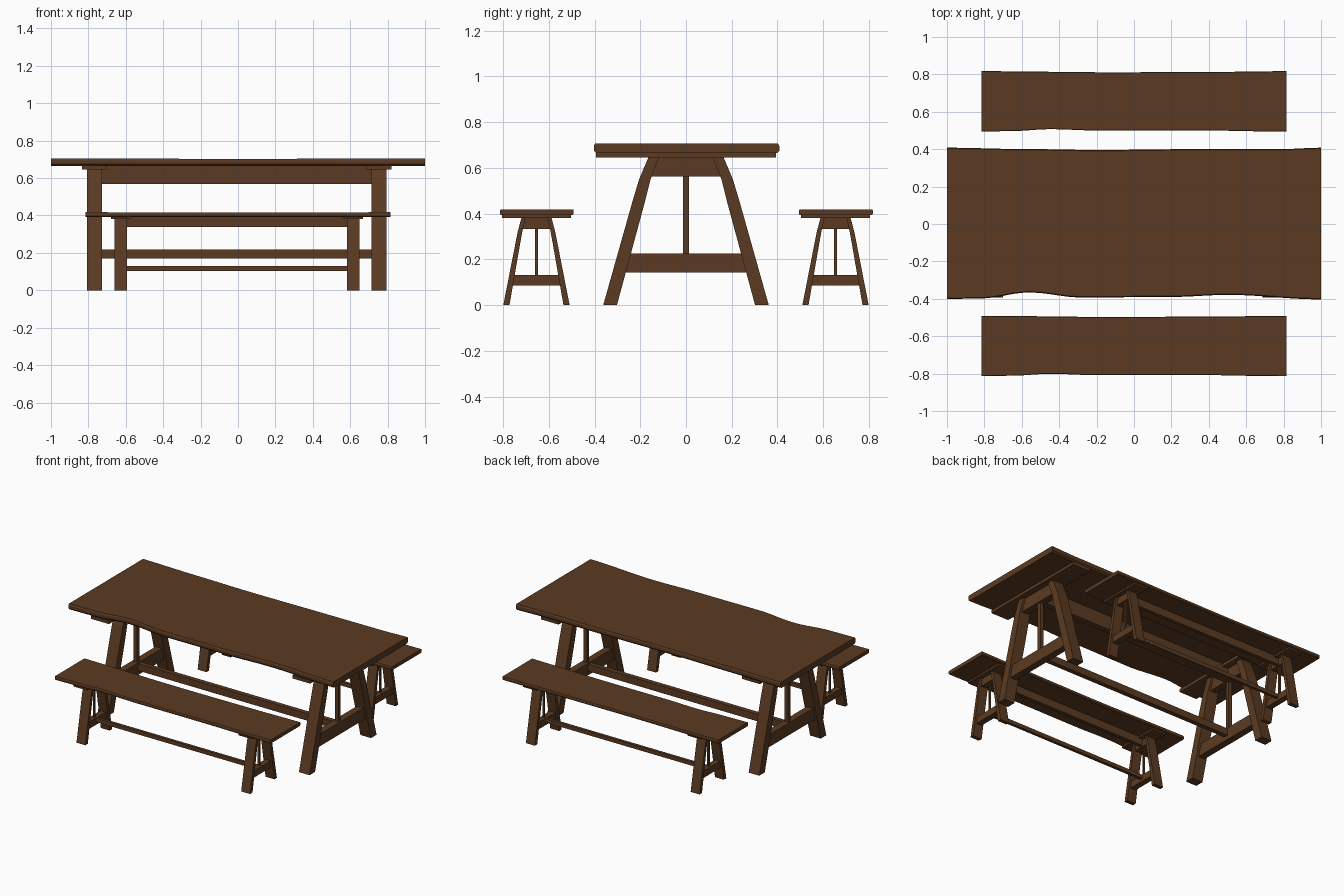
import bpy, bmesh, math

if "Cube" in bpy.data.objects:
    bpy.data.objects.remove(bpy.data.objects["Cube"])

wood = bpy.data.materials.new("brown wood")
wood.diffuse_color = (0.105, 0.043, 0.016, 1)
wood.use_nodes = True
wood.node_tree.nodes["Principled BSDF"].inputs["Base Color"].default_value = wood.diffuse_color


def finish(name, bm):
    bmesh.ops.recalc_face_normals(bm, faces=bm.faces)
    me = bpy.data.meshes.new(name)
    bm.to_mesh(me)
    bm.free()
    me.materials.append(wood)
    ob = bpy.data.objects.new(name, me)
    bpy.context.collection.objects.link(ob)
    return ob


def loft(name, rings):
    """Skin a closed solid through equal-length rings of points."""
    bm = bmesh.new()
    vs = [[bm.verts.new(p) for p in r] for r in rings]
    n = len(rings[0])
    for a, b in zip(vs, vs[1:]):
        for i in range(n):
            j = (i + 1) % n
            bm.faces.new((a[i], a[j], b[j], b[i]))
    bm.faces.new(vs[0][::-1])
    bm.faces.new(vs[-1])
    return finish(name, bm)


def prism(name, yz, x0, x1):
    """Extrude a y-z outline between two x positions."""
    return loft(name, [[(x, y, z) for y, z in yz] for x in (x0, x1)])


def box(name, x0, x1, y0, y1, z0, z1):
    return prism(name, [(y0, z0), (y1, z0), (y1, z1), (y0, z1)], x0, x1)


def ease(pts, x):
    """Smooth interpolation of the (x, value) edge points."""
    for (a, va), (b, vb) in zip(pts, pts[1:]):
        if x <= b:
            t = max(0, (x - a) / (b - a))
            return va + (vb - va) * (1 - math.cos(math.pi * t)) / 2
    return pts[-1][1]


def slab(name, half, yc, front, back, z0, z1, c):
    """Natural-edged board with chamfered long edges."""
    rings = []
    for i in range(41):
        x = half * (i / 20 - 1)
        f, b = yc + ease(front, x), yc + ease(back, x)
        top = z1 - 0.003 * math.cos(x / half * math.pi / 2)
        rings.append([(x, f + c, z0), (x, b - c, z0), (x, b, z0 + c), (x, b, top - c),
                      (x, b - c / 2, top), (x, f + c / 2, top), (x, f, top - c), (x, f, z0 + c)])
    ob = loft(name, rings)
    bpy.ops.object.select_all(action='DESELECT')
    ob.select_set(True)
    bpy.context.view_layer.objects.active = ob
    bpy.ops.object.shade_smooth_by_angle(angle=math.radians(25))


def edge_at(pts, z):
    for (ya, za), (yb, zb) in zip(pts, pts[1:]):
        if z <= zb:
            return ya + (yb - ya) * (z - za) / (zb - za)
    return pts[-1][0]


def trestle_set(name, yc, legs, leg_w, outer, inner, cleat, low, high, post, bar, beam):
    top = outer[-1][1]
    for side, xc in zip(("left", "right"), legs):
        # bent legs, mirrored front to back
        for tag, s in (("front", -1), ("back", 1)):
            yz = [(yc + s * y, z) for y, z in outer + inner[::-1]]
            prism(f"{name}_{side}_{tag}_leg", yz, xc - leg_w / 2, xc + leg_w / 2)
        # cross rails fitted between the legs
        for tag, (z0, z1) in (("lower", low), ("upper", high)):
            a, b = edge_at(inner, z0) + 0.004, edge_at(inner, z1) + 0.004
            yz = [(yc - a, z0), (yc + a, z0), (yc + b, z1), (yc - b, z1)]
            prism(f"{name}_{side}_{tag}_rail", yz, xc - leg_w * 0.3, xc + leg_w * 0.3)
        # centre post and cleat under the top
        box(f"{name}_{side}_post", xc - post, xc + post, yc - post, yc + post, low[1], high[0])
        cw, cy, cz = cleat
        box(f"{name}_{side}_cleat", xc - cw, xc + cw, yc - cy, yc + cy, top, cz)
    # long stretcher and long beam under the top
    for tag, (w, z0, z1) in (("stretcher", bar), ("beam", beam)):
        box(f"{name}_{tag}", legs[0], legs[1], yc - w, yc + w, z0, z1)


# table
slab("table_top", 1.0, 0,
     [(-1, -.401), (-.82, -.398), (-.56, -.366), (-.28, -.393), (.2, -.39), (.5, -.379), (1, -.403)],
     [(-1, .408), (-.6, .401), (-.2, .396), (.4, .401), (.8, .401), (1, .408)],
     0.665, 0.706, 0.01)
trestle_set("table", 0, (-0.767, 0.754), 0.08,
            [(.362, 0), (.235, .45), (.205, .55), (.165, .645)],
            [(.302, 0), (.180, .45), (.155, .55), (.118, .645)],
            (0.067, 0.394, 0.667), (0.142, 0.225), (0.562, 0.645),
            0.013, (0.016, 0.171, 0.219), (0.02, 0.568, 0.667))

# benches
for name, yc in (("front_bench", -0.654), ("back_bench", 0.654)):
    slab(name + "_seat", 0.815, yc,
         [(-.815, -.16), (-.65, -.157), (-.45, -.147), (-.2, -.154), (.3, -.153), (.815, -.16)],
         [(-.815, .163), (-.1, .157), (.4, .159), (.815, .163)],
         0.393, 0.418, 0.005)
    trestle_set(name, yc, (-0.628, 0.617), 0.067,
                [(.145, 0), (.092, .27), (.082, .32), (.066, .381)],
                [(.118, 0), (.071, .27), (.062, .32), (.048, .381)],
                (0.052, 0.15, 0.394), (0.085, 0.131), (0.332, 0.381),
                0.006, (0.01, 0.104, 0.130), (0.012, 0.339, 0.394))
